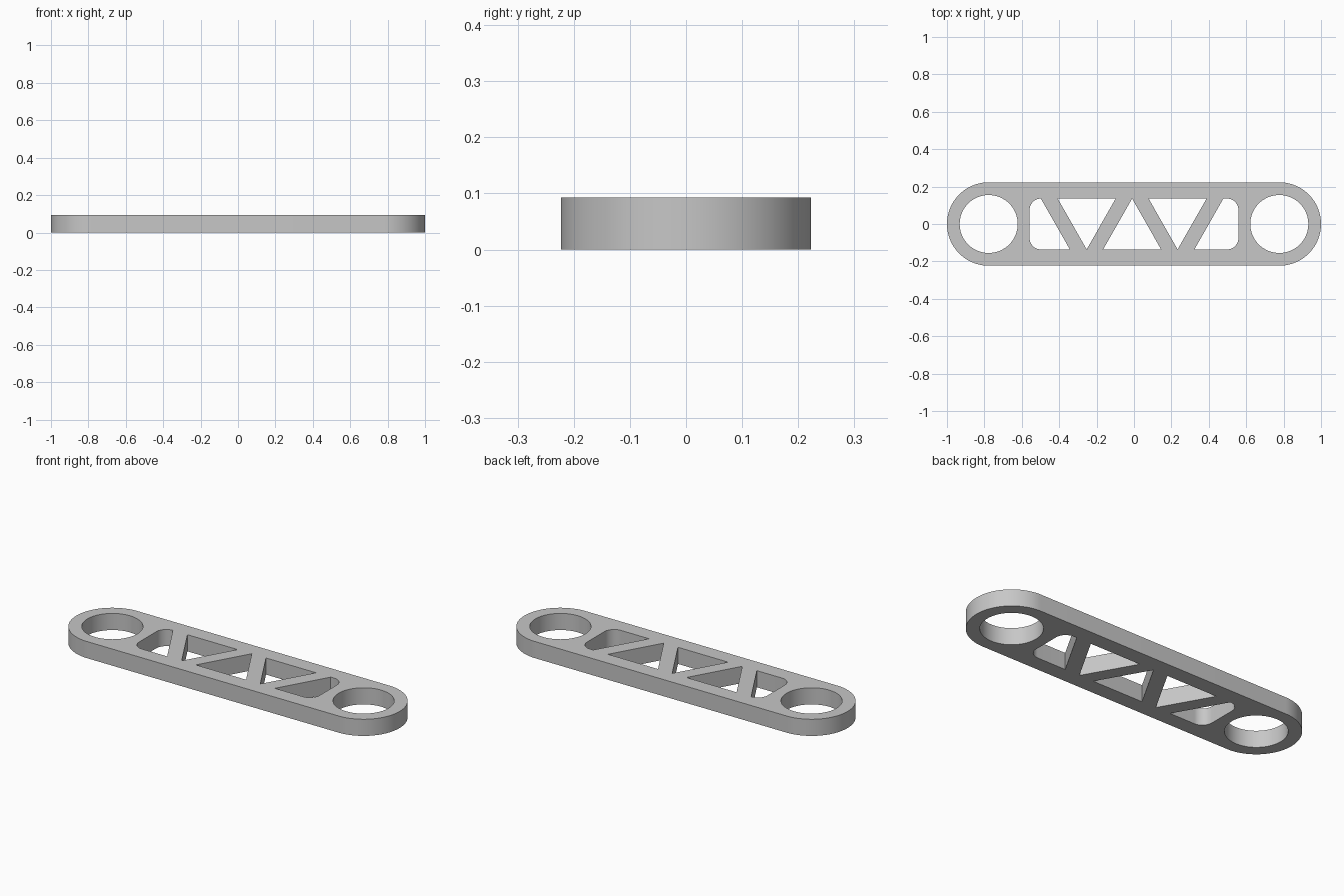
import bpy, bmesh
from math import sin, cos, pi, radians

cube = bpy.data.objects.get("Cube")
if cube:
    bpy.data.objects.remove(cube, do_unlink=True)

THICK = 0.093
END_R, HOLE_R = 0.223, 0.155       # rounded ends and their bores
END_X = 1 - END_R
WIN_X, WIN_Y, FILLET = 0.558, 0.136, 0.06
MID = -0.01                        # centre of the lattice
HALF = 0.155                       # half base of each triangle
PITCH = 0.243                      # spacing of the triangle centres


def arc(cx, cy, r, start, end, steps):
    """Points along an arc, angles in degrees."""
    angles = [radians(start + (end - start) * i / steps) for i in range(steps + 1)]
    return [(cx + r * cos(a), cy + r * sin(a)) for a in angles]


def triangle(cx, up):
    """Lattice opening with its point at the top (up=1) or bottom (up=-1)."""
    return [(cx - HALF, -up * WIN_Y), (cx + HALF, -up * WIN_Y), (cx, up * WIN_Y)]


def end_window(side):
    """Opening beside a bore: two rounded corners and one slanted side."""
    x = side * (WIN_X - FILLET)
    y = WIN_Y - FILLET
    flat = 0 if side > 0 else 180
    pts = arc(x, -side * y, FILLET, flat - 90, flat, 12)
    pts += arc(x, side * y, FILLET, flat, flat + 90, 12)
    top = (MID + side * (PITCH + HALF + 0.09), WIN_Y)
    bottom = (MID + side * (PITCH + 0.09), -WIN_Y)
    return pts + ([top, bottom] if side > 0 else [bottom, top])


# Outline, bores and lattice openings
outline = arc(END_X, 0, END_R, -90, 90, 48) + arc(-END_X, 0, END_R, 90, 270, 48)
loops = [outline, triangle(MID, 1)]
for side in (-1, 1):
    loops.append(arc(side * END_X, 0, HOLE_R, 0, 360, 72)[:-1])
    loops.append(triangle(MID + side * PITCH, -1))
    loops.append(end_window(side))

# Filled profile, extruded to a plate
curve = bpy.data.curves.new("link_plate", "CURVE")
curve.dimensions = "2D"
curve.fill_mode = "BOTH"
curve.extrude = THICK / 2
for pts in loops:
    spline = curve.splines.new("POLY")
    spline.points.add(len(pts) - 1)
    for point, (x, y) in zip(spline.points, pts):
        point.co = (x, y, 0, 1)
    spline.use_cyclic_u = True

plate = bpy.data.objects.new("link_plate", curve)
bpy.context.collection.objects.link(plate)
for obj in bpy.context.selected_objects:
    obj.select_set(False)
plate.select_set(True)
bpy.context.view_layer.objects.active = plate
bpy.ops.object.convert(target="MESH")
plate = bpy.context.object

# Weld the caps to the walls and stand the plate on the floor
bm = bmesh.new()
bm.from_mesh(plate.data)
bmesh.ops.remove_doubles(bm, verts=bm.verts, dist=0.0001)
bmesh.ops.translate(bm, verts=bm.verts, vec=(0, 0, THICK / 2))
bmesh.ops.recalc_face_normals(bm, faces=bm.faces)
bm.to_mesh(plate.data)
bm.free()
bpy.ops.object.shade_smooth_by_angle(angle=radians(30))

# Plain grey
grey = bpy.data.materials.new("light_grey")
grey.use_nodes = True
color = (0.57, 0.57, 0.57, 1)
grey.diffuse_color = color
grey.node_tree.nodes["Principled BSDF"].inputs["Base Color"].default_value = color
plate.data.materials.clear()
plate.data.materials.append(grey)
